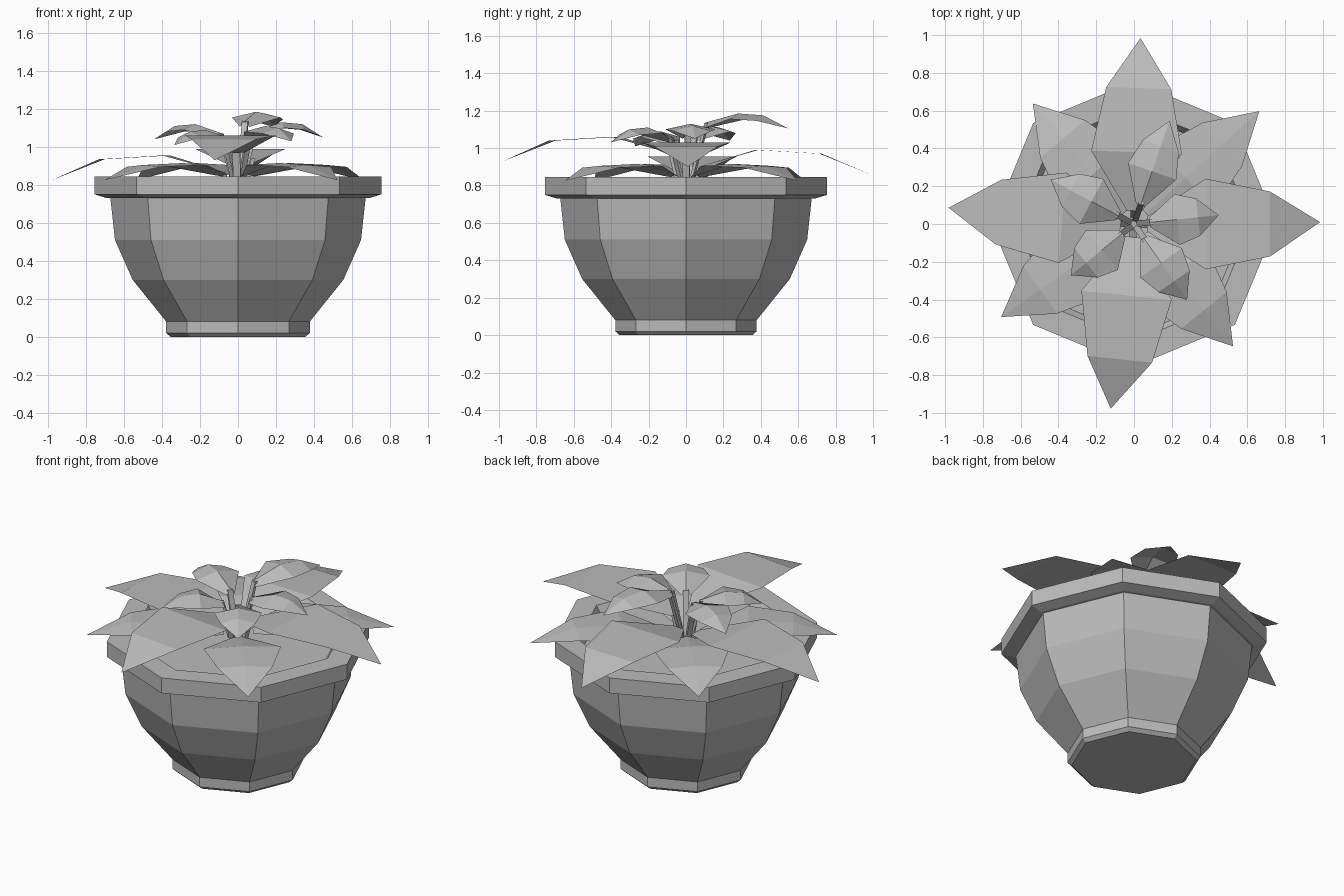
import bpy, bmesh
from math import sin, cos, radians, pi
from mathutils import Vector

cube = bpy.data.objects.get("Cube")
if cube:
    bpy.data.objects.remove(cube)

grey = bpy.data.materials.new("plain grey")
grey.use_nodes = True
grey.diffuse_color = (0.5, 0.5, 0.5, 1)
grey.node_tree.nodes["Principled BSDF"].inputs["Base Color"].default_value = (0.5, 0.5, 0.5, 1)


def finish(name, bm, recalc=False):
    if recalc:
        bmesh.ops.recalc_face_normals(bm, faces=bm.faces)
    mesh = bpy.data.meshes.new(name)
    bm.to_mesh(mesh)
    bm.free()
    mesh.materials.append(grey)
    obj = bpy.data.objects.new(name, mesh)
    bpy.context.collection.objects.link(obj)
    return obj


def lathe(name, profile, sides=8):
    """Faceted turned shape, closed by a flat face at both ends."""
    bm = bmesh.new()
    rings = [[bm.verts.new((r * cos(2 * pi * i / sides), r * sin(2 * pi * i / sides), z))
              for i in range(sides)] for r, z in profile]
    for a, b in zip(rings, rings[1:]):
        for i in range(sides):
            j = (i + 1) % sides
            bm.faces.new((a[i], a[j], b[j], b[i]))
    bm.faces.new(rings[0][::-1])
    bm.faces.new(rings[-1])
    return finish(name, bm, True)


def leaf(name, angle, sections, height, stretch=1.0, fold=0.0, skew=0.0):
    """Flat pointed leaf: sections are (distance, half width, z offset)."""
    a = radians(angle)
    out, side = Vector((cos(a), sin(a), 0)), Vector((-sin(a), cos(a), 0))
    bm = bmesh.new()
    rows = []
    for d, w, z in sections:
        mid = out * d * stretch + Vector((0, 0, height + z))
        if w == 0:
            rows.append([bm.verts.new(mid + side * skew)])
        else:
            rows.append([bm.verts.new(mid + side * s * w - Vector((0, 0, fold * abs(s))))
                         for s in (-1, 0, 1)])
    for p, q in zip(rows, rows[1:]):
        for k in range(2):
            if len(q) == 1:
                bm.faces.new((p[k], q[0], p[k + 1]))
            else:
                bm.faces.new((p[k], q[k], q[k + 1], p[k + 1]))
    return finish(name, bm)


def stem(name, angle, bottom, top, width=0.016):
    """Four-sided stem leaning out from the middle of the plant."""
    a = radians(angle)
    out, side = Vector((cos(a), sin(a), 0)), Vector((-sin(a), cos(a), 0))
    bm = bmesh.new()
    ends = []
    for r, z in (bottom, top):
        c = out * r + Vector((0, 0, z))
        ends.append([bm.verts.new(c + out * u * width / 2 + side * v * width)
                     for u, v in ((-1, -1), (1, -1), (1, 1), (-1, 1))])
    for i in range(4):
        j = (i + 1) % 4
        bm.faces.new((ends[0][i], ends[0][j], ends[1][j], ends[1][i]))
    bm.faces.new(ends[0])
    bm.faces.new(ends[1])
    return finish(name, bm, True)


# Octagonal pot with foot, thick rim and sunken soil
lathe("pot", [(0.355, 0), (0.378, 0.02), (0.378, 0.08), (0.555, 0.3), (0.648, 0.51),
              (0.672, 0.73), (0.69, 0.73), (0.755, 0.75), (0.755, 0.845),
              (0.62, 0.845), (0.59, 0.8)])

# Four low leaves draped over the rim
LOW = [(0.08, 0.04, -0.06), (0.35, 0.22, 0), (0.6, 0.155, -0.01), (0.85, 0, -0.09)]
for i, (angle, stretch) in enumerate([(42, 1.05), (130, 0.98), (215, 1.01), (309, 0.98)]):
    leaf(f"low_leaf_{i + 1}", angle, LOW, 0.915, stretch, 0.01)

# Four broad leaves, each at its own height
BROAD = [(0.07, 0.04, -0.09), (0.38, 0.24, 0), (0.72, 0.172, -0.02), (0.985, 0, -0.13)]
for i, (angle, height, skew) in enumerate([(0, 1.03, 0.01), (88, 0.99, 0.0),
                                           (175, 0.955, 0), (264, 1.06, -0.02)]):
    leaf(f"broad_leaf_{i + 1}", angle, BROAD, height, 1.0, 0.0, skew)
    stem(f"broad_stem_{i + 1}", angle, (0.04, 0.79), (0.08, height - 0.09), 0.02)

# Five small leaves on tall stems at the top
SMALL = [(0.09, 0.025, -0.05), (0.25, 0.135, 0), (0.37, 0.1, -0.01), (0.49, 0, -0.08)]
for i, (angle, height, stretch) in enumerate([(71, 1.185, 1.18), (6, 1.13, 0.92), (305, 1.11, 1.0),
                                              (219, 1.09, 0.88), (152, 1.12, 1.02)]):
    leaf(f"small_leaf_{i + 1}", angle, SMALL, height, stretch, 0.03)
    stem(f"small_stem_{i + 1}", angle, (0.02, 0.79), (0.1 * stretch, height - 0.05))
